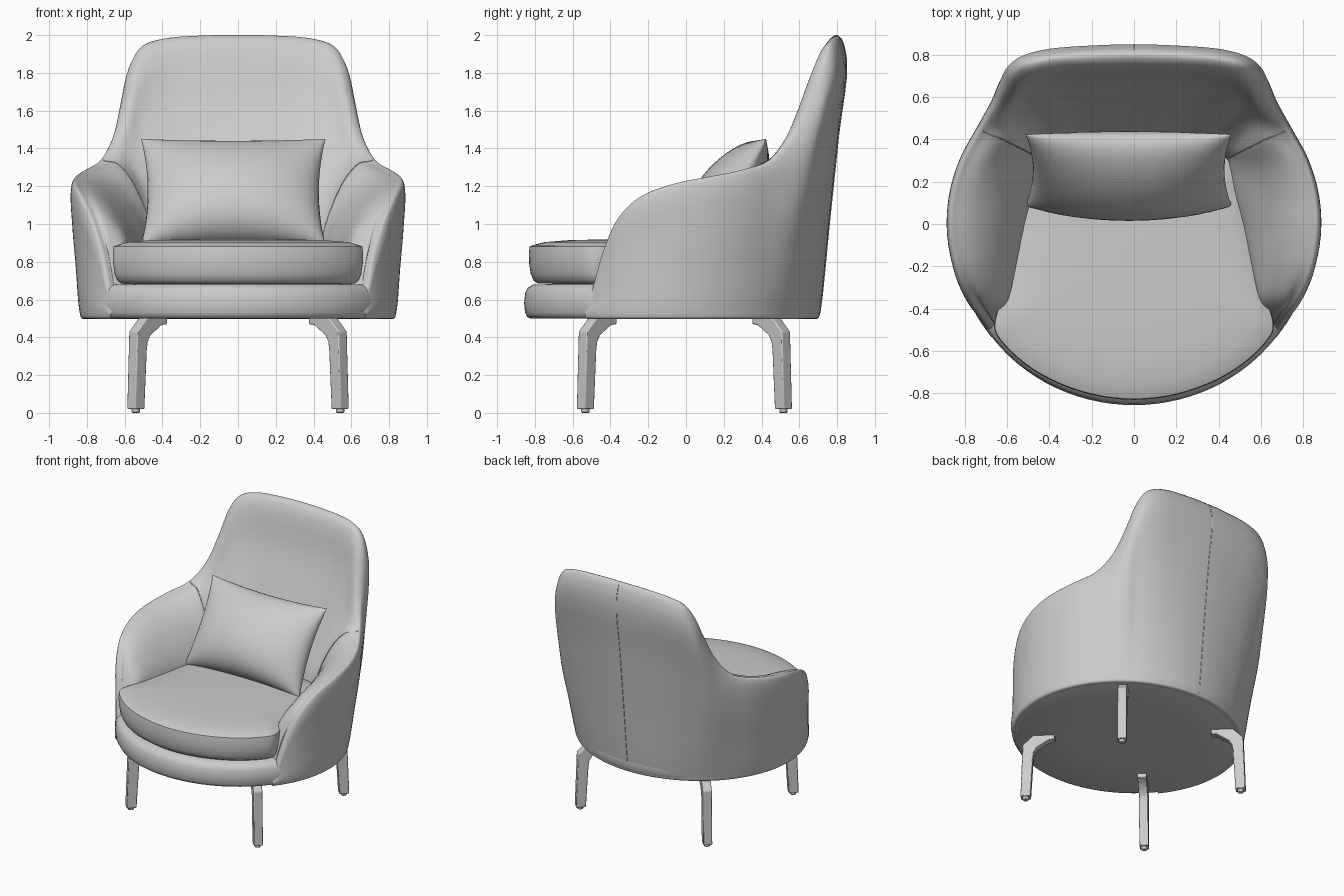
import bpy, bmesh, math
from mathutils import Vector, Matrix

if "Cube" in bpy.data.objects:
    bpy.data.objects.remove(bpy.data.objects["Cube"])

V = Vector


def spline(p, n):
    """Centripetal smooth curve through the points p, n steps per span."""
    k = len(p)
    t = [max((p[i + 1] - p[i]).length, 1e-4) ** 0.5 for i in range(k - 1)]
    s = [(p[i + 1] - p[i]) / t[i] for i in range(k - 1)]
    m = [s[0]] + [(s[i - 1] * t[i] + s[i] * t[i - 1]) / (t[i - 1] + t[i])
                  for i in range(1, k - 1)] + [s[-1]]
    out = []
    for i in range(k - 1):
        for j in range(n):
            u = j / n
            a, b = u * u * (3 - 2 * u), u * (1 - u)
            out.append(p[i] * (1 - a) + p[i + 1] * a
                       + (m[i] * (b * (1 - u)) - m[i + 1] * (b * u)) * t[i])
    return out + [p[-1].copy()]


def make(name, bm, angle=50):
    bmesh.ops.remove_doubles(bm, verts=bm.verts, dist=1e-5)
    bmesh.ops.recalc_face_normals(bm, faces=bm.faces)
    me = bpy.data.meshes.new(name)
    bm.to_mesh(me)
    bm.free()
    ob = bpy.data.objects.new(name, me)
    bpy.context.collection.objects.link(ob)
    bpy.ops.object.select_all(action='DESELECT')
    ob.select_set(True)
    bpy.context.view_layer.objects.active = ob
    bpy.ops.object.shade_smooth_by_angle(angle=math.radians(angle))
    return ob


def add_grid(bm, rows, closed=False):
    g = [[bm.verts.new(c) for c in r] for r in rows]
    n = len(rows[0])
    for a, b in zip(g, g[1:]):
        for j in range(n if closed else n - 1):
            k = (j + 1) % n
            bm.faces.new((a[j], a[k], b[k], b[j]))
    return g


def stacked(name, outline, centre, profile):
    """Solid from one plan outline scaled through (scale, z) rings."""
    bm = bmesh.new()
    g = add_grid(bm, [[V((centre.x + (p.x - centre.x) * s, centre.y + (p.y - centre.y) * s, z))
                       for p in outline] for s, z in profile], True)
    bm.faces.new(g[0])
    bm.faces.new(g[-1])
    return make(name, bm, 40)


def seam(name, pts):
    cu = bpy.data.curves.new(name, 'CURVE')
    cu.dimensions = '3D'
    cu.bevel_depth = 0.003
    sp = cu.splines.new('POLY')
    sp.points.add(len(pts) - 1)
    for q, p in zip(sp.points, pts):
        q.co = (*p, 1)
    bpy.context.collection.objects.link(bpy.data.objects.new(name, cu))


# Wraparound shell: rim x, y, z, inner seat line x, y, and padding bulge
CY = -0.07
stations = [
    (.652, -.525, .56, .62, -.50, 0), (.68, -.487, .68, .62, -.46, 0),
    (.715, -.44, .85, .63, -.42, 0), (.775, -.36, 1.03, .61, -.34, .04),
    (.83, -.24, 1.145, .58, -.20, .07), (.868, -.05, 1.215, .54, 0, .09),
    (.86, .13, 1.25, .50, .15, .10), (.81, .30, 1.285, .48, .25, .12),
    (.725, .45, 1.34, .46, .31, .14), (.655, .555, 1.47, .42, .33, .06),
    (.607, .645, 1.67, .37, .35, .01), (.57, .71, 1.84, .32, .36, 0),
    (.51, .755, 1.94, .28, .37, 0), (.40, .785, 1.98, .22, .38, 0),
    (.20, .80, 1.997, .10, .38, 0), (0, .805, 2.0, 0, .38, 0)]


def section(rx, ry, rz, sx, sy, b):
    a = math.atan2((ry - CY) / .8, rx / .85)
    bot = V((.84 * math.cos(a), CY + .78 * math.sin(a), .5))
    out = V((math.cos(a), math.sin(a), 0))
    k = min(max((rz - 1.3) / .4, 0), 1)
    h = rz - .5
    up = V((0, 0, 1))
    mid = V((0, CY, .5))
    rim = V((rx, ry, rz))
    low = bot + up * min(.04, .3 * h)
    sh = rim + out * (.015 + .03 * k) - up * min(.05 + .08 * k, .2 * h)
    full = out * .035 * max(0, 1 - abs(rz - 1.52) / .36)
    seat = V((max(sx - .02, 0), sy, min(.9, rz - .03)))
    return [mid.lerp(bot, .93), mid.lerp(bot, .985), low,
            low.lerp(sh, .35) + full * .6, low.lerp(sh, .7) + full,
            sh, rim, rim - out * (.03 + .02 * k) - up * (.005 + .025 * k),
            rim.lerp(seat, .3) + up * b * .8, rim.lerp(seat, .62) + up * b,
            seat, V((seat.x, sy, min(.6, rz - .04)))]


half = [section(*s) for s in stations]
full_row = half + [[V((-p.x, p.y, p.z)) for p in r] for r in half[-2::-1]]
rows = [spline(r, 4) for r in full_row]
cols = [spline(list(c), 4) for c in zip(*rows)]
bm = bmesh.new()
add_grid(bm, cols)
make("shell", bm, 80)

# Stitched seams on the back and where arms meet the back
seam("back_seam", rows[15][6:24])
for side, r in (("right", rows[8]), ("left", rows[-9])):
    seam(side + "_arm_seam", r[26:41])

# Round base under the cushion
ring = [V((.834 * math.cos(i * math.tau / 96), CY + .787 * math.sin(i * math.tau / 96), 0))
        for i in range(96)]
stacked("base", ring, V((0, CY, 0)),
        [(.5, .499), (.955, .499), (.98, .508), (.994, .53), (1, .58), (.993, .635),
         (.975, .662), (.94, .68), (.5, .685)])

# Seat cushion with a crowned top
side_pts = [V(p) for p in [(.25, -.795, 0), (.48, -.69, 0), (.63, -.555, 0), (.662, -.49, 0),
                           (.61, -.30, 0), (.55, -.05, 0), (.51, .15, 0), (.47, .33, 0),
                           (.40, .37, 0), (0, .39, 0)]]
outline = spline([V((-p.x, p.y, 0)) for p in side_pts[::-1]] + [V((0, -.832, 0))] + side_pts,
                 5)[:-1]
stacked("seat_cushion", outline, V((0, -.15, 0)),
        [(.5, .68), (.93, .685), (.962, .70), (.985, .735), (.998, .79), (1, .845), (.994, .88),
         (.97, .888), (.88, .904), (.7, .914), (.4, .919), (.05, .92)])

# Lumbar pillow: puffed grid with drawn-in edges and pointed corners
bm = bmesh.new()
N = 24
tilt = Matrix.Translation((-.025, .255, 1.17)) @ Matrix.Rotation(math.radians(-31), 4, 'X')
for side in (-1, 1):
    grid = []
    for i in range(N + 1):
        u = -math.cos(math.pi * i / N)
        row = []
        for j in range(N + 1):
            v = -math.cos(math.pi * j / N)
            puff = (.185 if side < 0 else .14) * max((1 - u * u) * (1 - v * v), 0) ** .5
            puff *= 1 - .22 * v
            row.append(tilt @ V((u * (.488 - .035 * (1 - v * v)), side * puff,
                                 v * (.328 - .025 * (1 - u * u)))))
        grid.append(row)
    add_grid(bm, grid)
make("lumbar_pillow", bm, 60)

# Four bent legs on the diagonals, each with a small glide
prof = [(.73, .02), (.80, .02), (.785, .43), (.71, .505), (.56, .505), (.56, .47),
        (.60, .465), (.685, .41), (.705, .375), (.712, .33)]
for name, deg, dy in (("front_right_leg", -45, .008), ("front_left_leg", -135, .008),
                      ("back_right_leg", 45, -.025), ("back_left_leg", 135, -.025)):
    bm = bmesh.new()
    f = bm.faces.new([bm.verts.new((r, -.032, z)) for r, z in prof])
    ext = bmesh.ops.extrude_face_region(bm, geom=[f])["geom"]
    bmesh.ops.translate(bm, vec=(0, .064, 0),
                        verts=[e for e in ext if isinstance(e, bmesh.types.BMVert)])
    bmesh.ops.create_cone(bm, cap_ends=True, segments=16, radius1=.022, radius2=.022, depth=.03,
                          matrix=Matrix.Translation((.765, 0, .015)))
    bm.transform(Matrix.Translation((0, dy, 0)) @ Matrix.Rotation(math.radians(deg), 4, 'Z'))
    leg = make(name, bm, 35)
    bev = leg.modifiers.new("soft_edges", 'BEVEL')
    bev.width = .006
    bev.segments = 2
